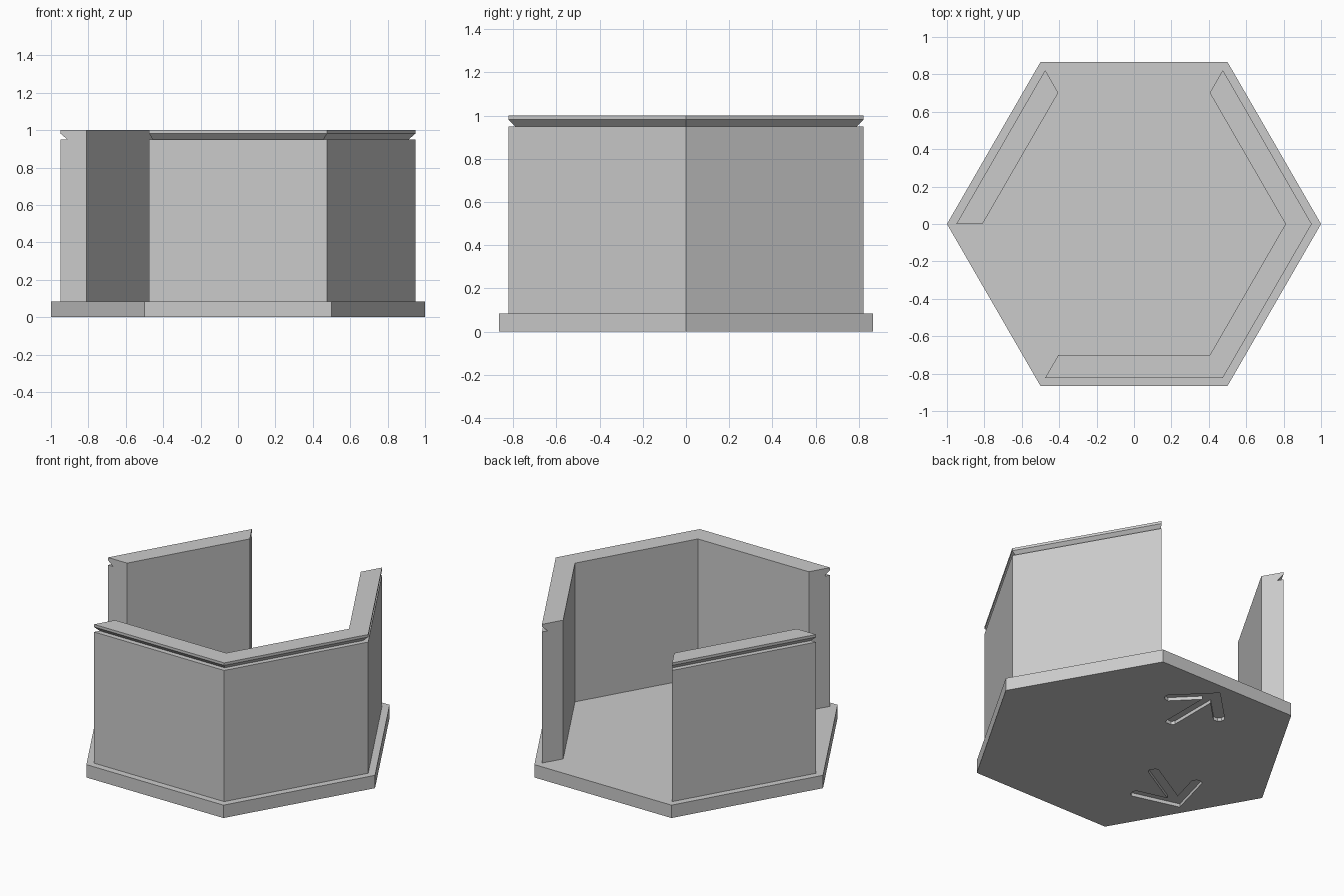
import bpy
import bmesh
from math import cos, sin, radians
from mathutils import Matrix, Vector

BASE_TOP = 0.085

cube = bpy.data.objects.get("Cube")
if cube:
    bpy.data.objects.remove(cube, do_unlink=True)

grey = bpy.data.materials.new("light_grey")
grey.use_nodes = True
colour = (0.6, 0.6, 0.6, 1)
grey.diffuse_color = colour
grey.node_tree.nodes["Principled BSDF"].inputs["Base Color"].default_value = colour


def finish(name, bm):
    bmesh.ops.recalc_face_normals(bm, faces=bm.faces)
    mesh = bpy.data.meshes.new(name)
    bm.to_mesh(mesh)
    bm.free()
    mesh.materials.append(grey)
    obj = bpy.data.objects.new(name, mesh)
    bpy.context.collection.objects.link(obj)
    return obj


def add_prism(bm, outline, z0, z1):
    face = bm.faces.new([bm.verts.new((x, y, z0)) for x, y in outline])
    top = bmesh.ops.extrude_face_region(bm, geom=[face])["geom"]
    verts = [v for v in top if isinstance(v, bmesh.types.BMVert)]
    bmesh.ops.translate(bm, verts=verts, vec=(0, 0, z1 - z0))


def add_wall(name, profile, corners):
    """Sweep a (radius, height) profile through hexagon corner angles."""
    bm = bmesh.new()
    rings = [[bm.verts.new((r * cos(radians(a)), r * sin(radians(a)), z))
              for r, z in profile] for a in corners]
    n = len(profile)
    for ring, following in zip(rings, rings[1:]):
        for i in range(n):
            j = (i + 1) % n
            bm.faces.new((ring[i], ring[j], following[j], following[i]))
    bm.faces.new(rings[0])
    bm.faces.new(rings[-1])
    return finish(name, bm)


# Hexagonal base slab
bm = bmesh.new()
add_prism(bm, [(cos(radians(a)), sin(radians(a))) for a in range(0, 360, 60)],
          0, BASE_TOP)
base = finish("base", bm)

# Arrow recesses in the underside, pointing out through the two openings
half = [(0.225, 0.575), (0.222, 0.548), (0.205, 0.531), (0.178, 0.528),
        (0.033, 0.674), (0.033, 0.34), (0.02, 0.322)]
arrow = [(0, 0.8)] + half + [(-x, y) for x, y in reversed(half)]
bm = bmesh.new()
for turn in (0, 120):
    rot = Matrix.Rotation(radians(turn), 3, "Z")
    add_prism(bm, [(rot @ Vector((x, y, 0))).xy for x, y in arrow], -0.05, 0.022)
cutter = finish("arrow_cutter", bm)
cutter.hide_render = True

cut = base.modifiers.new("arrow_recesses", "BOOLEAN")
cut.operation = "DIFFERENCE"
cut.solver = "EXACT"
cut.object = cutter
bpy.context.view_layer.objects.active = base
bpy.ops.object.modifier_apply(modifier=cut.name)
bpy.data.objects.remove(cutter, do_unlink=True)

# Walls with an undercut groove below the rim
wall_profile = [(0.81, BASE_TOP), (0.95, BASE_TOP), (0.95, 0.95),
                (0.912, 0.95), (0.95, 0.983), (0.95, 1), (0.81, 1)]
add_wall("long_wall", wall_profile, (-120, -60, 0, 60))
add_wall("short_wall", wall_profile, (120, 180))
